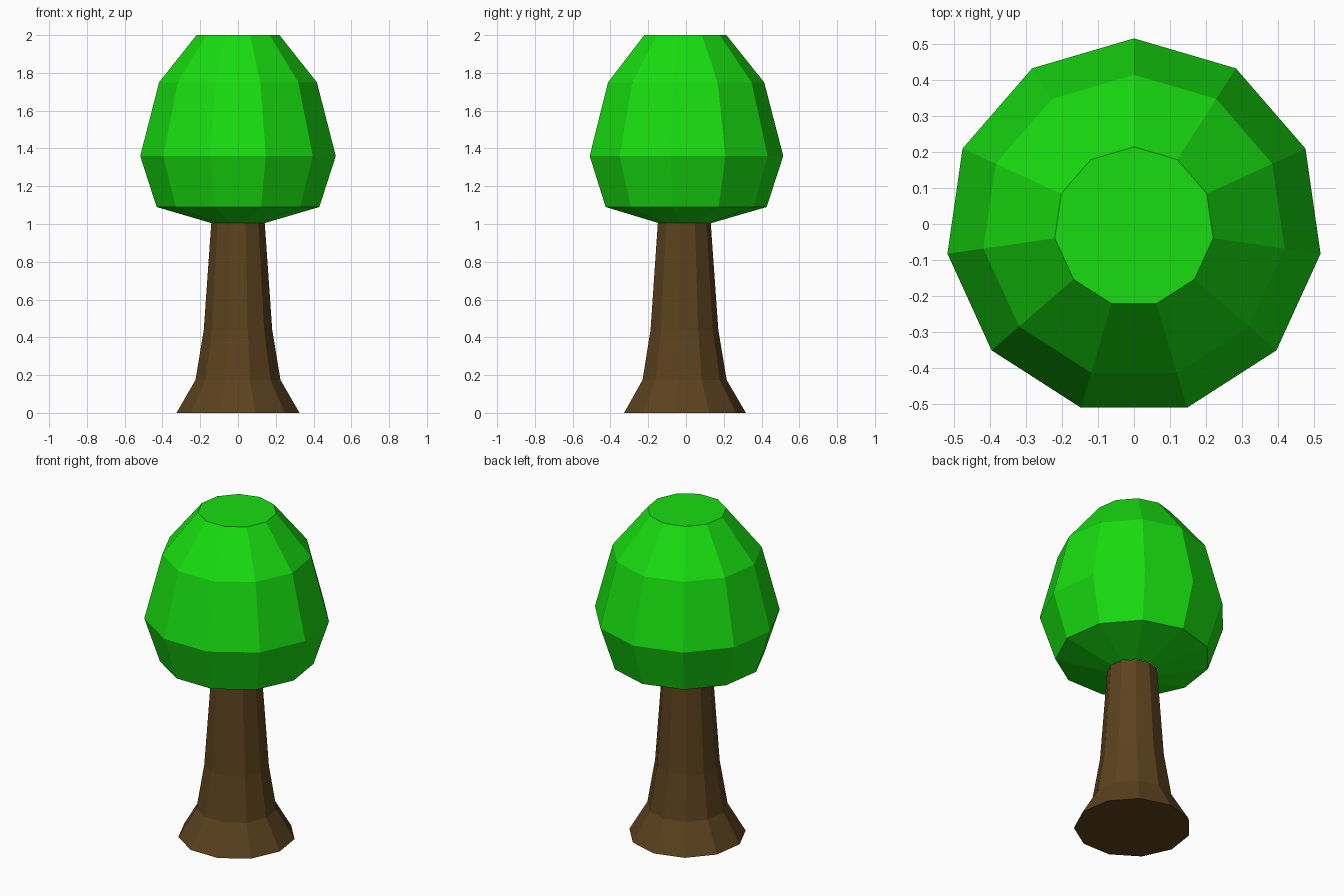
import bpy, bmesh, math

if "Cube" in bpy.data.objects:
    bpy.data.objects.remove(bpy.data.objects["Cube"])

SIDES = 11


def material(name, colour):
    m = bpy.data.materials.new(name)
    m.diffuse_color = (*colour, 1)
    m.use_nodes = True
    m.node_tree.nodes["Principled BSDF"].inputs["Base Color"].default_value = m.diffuse_color
    return m


def lathe(name, profile, cy, mat, cap_bottom=False, cap_top=False):
    """Stack of 11-sided rings from (radius, z) pairs, one corner facing +y."""
    bm = bmesh.new()
    rings = []
    for r, z in profile:
        ring = []
        for i in range(SIDES):
            a = math.pi / 2 + math.tau * i / SIDES
            ring.append(bm.verts.new((r * math.cos(a), cy + r * math.sin(a), z)))
        rings.append(ring)
    for lo, hi in zip(rings, rings[1:]):
        for i in range(SIDES):
            j = (i + 1) % SIDES
            bm.faces.new((lo[i], lo[j], hi[j], hi[i]))
    if cap_bottom:
        bm.faces.new(rings[0][::-1])
    if cap_top:
        bm.faces.new(rings[-1])
    mesh = bpy.data.meshes.new(name)
    bm.to_mesh(mesh)
    bm.free()
    mesh.materials.append(mat)
    obj = bpy.data.objects.new(name, mesh)
    bpy.context.collection.objects.link(obj)
    return obj


bark = material("bark", (0.107, 0.054, 0.013))
leaf = material("leaf", (0.009, 0.72, 0.005))

# Flared trunk
lathe("trunk", [(0.329, 0), (0.227, 0.175), (0.183, 0.44), (0.143, 1.005)],
      -0.012, bark, cap_bottom=True)

# Faceted crown with a flat top, meeting the trunk underneath
lathe("foliage", [(0.143, 1.005), (0.435, 1.09), (0.523, 1.36),
                  (0.422, 1.75), (0.222, 2.0)],
      -0.008, leaf, cap_top=True)
